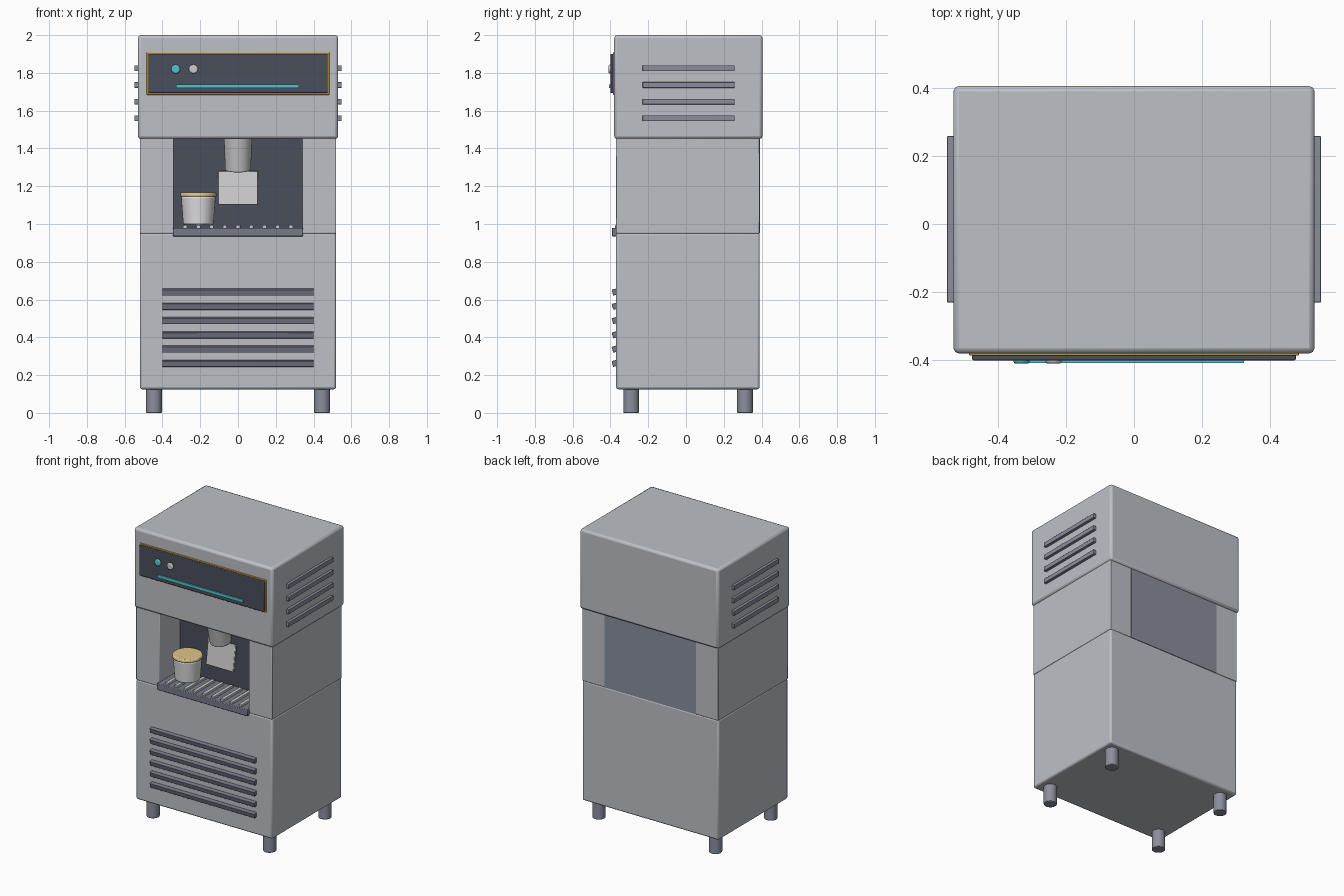
import bpy
import math
from mathutils import Matrix, Vector

cube = bpy.data.objects.get("Cube")
if cube:
    bpy.data.objects.remove(cube, do_unlink=True)


def material(name, *srgb):
    linear = [((c + 0.055) / 1.055) ** 2.4 for c in srgb] + [1]
    m = bpy.data.materials.new(name)
    m.use_nodes = True
    m.diffuse_color = linear
    bsdf = m.node_tree.nodes["Principled BSDF"]
    bsdf.inputs["Base Color"].default_value = linear
    bsdf.inputs["Roughness"].default_value = 0.5
    return m


BODY = material("brushed grey", 0.74, 0.755, 0.78)
STEEL = material("steel grey", 0.54, 0.56, 0.61)
TRIM = material("dark steel", 0.46, 0.48, 0.53)
DARK = material("charcoal", 0.29, 0.31, 0.36)
LIGHT = material("pale grey", 0.80, 0.80, 0.81)
WHITE = material("cup white", 0.88, 0.88, 0.89)
TEAL = material("teal", 0.32, 0.77, 0.79)
GOLD = material("gold", 0.80, 0.64, 0.25)
CREAM = material("lid tan", 0.87, 0.77, 0.53)


def finish(name, mat, bevel=0.0, segments=2):
    obj = bpy.context.object
    obj.name = name
    obj.data.materials.append(mat)
    if bevel:
        mod = obj.modifiers.new("Rounded edges", "BEVEL")
        mod.width, mod.segments = bevel, segments
    bpy.ops.object.shade_smooth_by_angle(angle=math.radians(35))
    return obj


def box(name, mat, x, y, z, bevel=0.0, tilt=0.0):
    """Box from (min, max) ranges, optionally tilted about x."""
    spans = (x, y, z)
    bpy.ops.mesh.primitive_cube_add(size=1)
    obj = bpy.context.object
    obj.data.transform(Matrix.Diagonal([b - a for a, b in spans] + [1]))
    obj.location = [(a + b) / 2 for a, b in spans]
    obj.rotation_euler.x = tilt
    return finish(name, mat, bevel)


def rod(name, mat, start, end, r1, r2, bevel=0.0):
    """Round bar between two points, with a radius at each."""
    start, end = Vector(start), Vector(end)
    axis = end - start
    bpy.ops.mesh.primitive_cone_add(vertices=32, radius1=r1, radius2=r2,
                                    depth=axis.length, location=(start + end) / 2)
    bpy.context.object.rotation_euler = axis.to_track_quat("Z", "Y").to_euler()
    return finish(name, mat, bevel)


# Cabinet
box("lower_cabinet", BODY, (-0.52, 0.52), (-0.37, 0.39), (0.125, 0.955), 0.012)
box("upper_cabinet", BODY, (-0.53, 0.53), (-0.38, 0.405), (1.45, 2.0), 0.016)
for side, s in (("left", 1), ("right", -1)):
    box(side + "_column", BODY, sorted((s * 0.34, s * 0.52)), (-0.37, 0.39),
        (0.95, 1.455), 0.004)
box("back_panel", STEEL, (-0.35, 0.35), (-0.14, 0.391), (0.95, 1.455))
box("niche_wall", DARK, (-0.34, 0.34), (-0.148, -0.139), (0.95, 1.455))

# Legs
for side, x in (("left", 0.445), ("right", -0.445)):
    for end, y in (("front", -0.29), ("back", 0.313)):
        rod(f"{end}_{side}_leg", STEEL, (x, y, 0), (x, y, 0.13), 0.042, 0.042, 0.004)

# Front louvres and side vents
for i in range(6):
    z = 0.262 + i * 0.0755
    box(f"front_louvre_{i + 1}", TRIM, (-0.4, 0.4), (-0.39, -0.365),
        (z - 0.016, z + 0.016), 0.002, math.radians(15))
for side, s in (("left", 1), ("right", -1)):
    for i in range(4):
        z = 1.56 + i * 0.088
        box(f"{side}_vent_{i + 1}", STEEL, sorted((s * 0.52, s * 0.549)),
            (-0.23, 0.258), (z - 0.015, z + 0.015), 0.002)

# Control panel
box("panel_border", GOLD, (-0.484, 0.484), (-0.386, -0.375), (1.684, 1.909), 0.003)
box("control_panel", DARK, (-0.475, 0.475), (-0.4, -0.375), (1.693, 1.9), 0.004)
box("light_strip", TEAL, (-0.327, 0.323), (-0.408, -0.399), (1.719, 1.739))
for name, mat, x in (("teal_button", TEAL, -0.33), ("grey_button", LIGHT, -0.236)):
    rod(name, mat, (x, -0.395, 1.82), (x, -0.41, 1.82), 0.024, 0.023, 0.006)

# Spout and push plate
rod("spout", LIGHT, (0, -0.225, 1.47), (0, -0.19, 1.285), 0.075, 0.068, 0.004)
box("push_plate", LIGHT, (-0.105, 0.105), (-0.19, -0.172), (1.1, 1.28), 0.004,
    math.radians(-8))

# Drip tray and grate
box("drip_tray", TRIM, (-0.345, 0.345), (-0.392, -0.145), (0.935, 0.98), 0.004)
for i in range(9):
    x = (i - 4) * 0.07
    box(f"grate_bar_{i + 1}", LIGHT, (x - 0.012, x + 0.012), (-0.375, -0.165),
        (0.975, 0.995), 0.003)

# Cup with lid
rod("cup", WHITE, (-0.21, -0.25, 0.995), (-0.21, -0.25, 1.147), 0.08, 0.092, 0.01)
rod("cup_lid", CREAM, (-0.21, -0.25, 1.145), (-0.21, -0.25, 1.167), 0.098, 0.094, 0.006)
